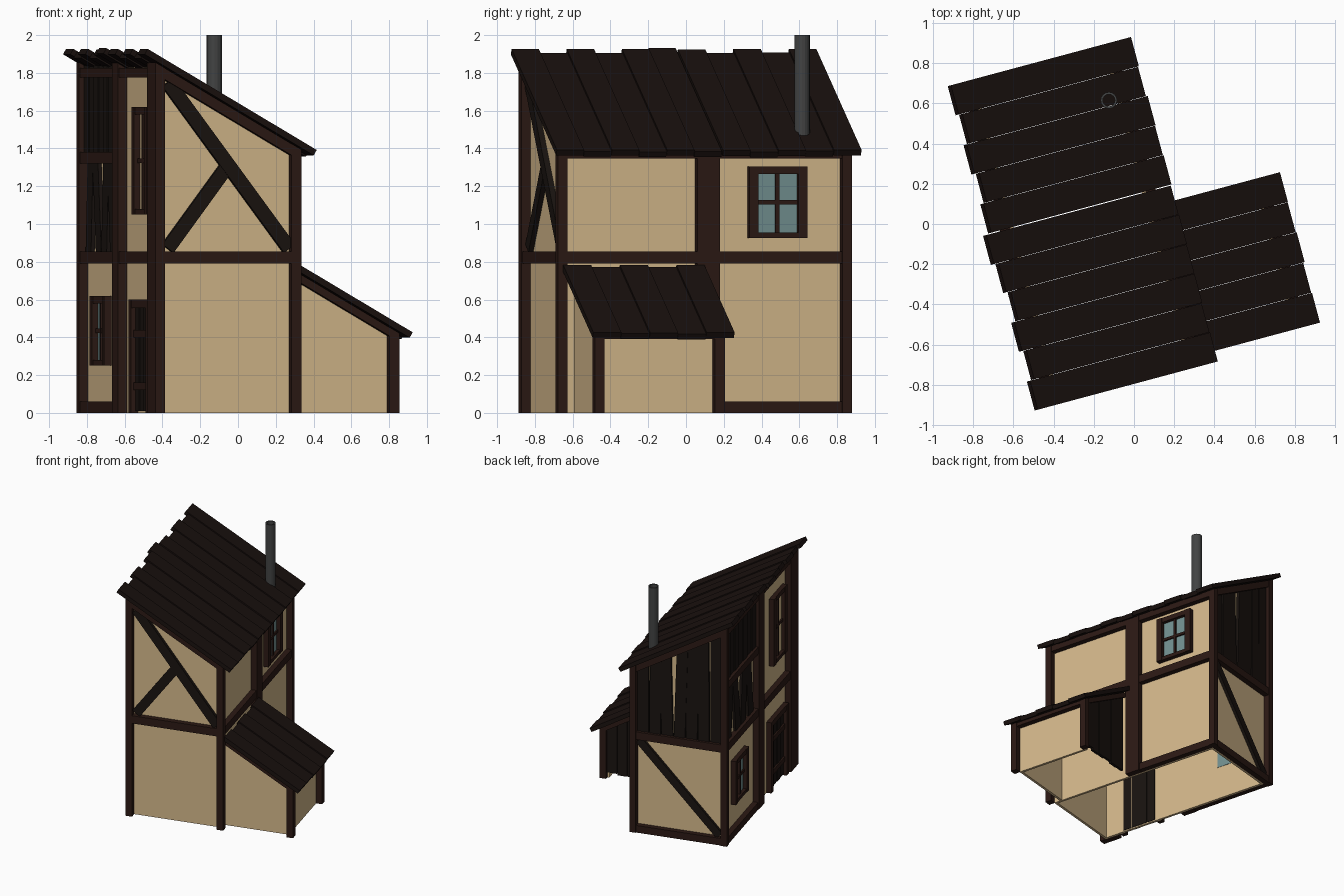
import bpy, bmesh, math, random
from mathutils import Matrix, Vector

if "Cube" in bpy.data.objects:
    bpy.data.objects.remove(bpy.data.objects["Cube"])

random.seed(4)
TURN = Matrix.Rotation(math.radians(15), 4, 'Z')
SLOPE = math.tan(math.radians(30))


def mat(name, r, g, b):
    m = bpy.data.materials.new(name)
    m.diffuse_color = (r, g, b, 1)
    m.use_nodes = True
    m.node_tree.nodes["Principled BSDF"].inputs["Base Color"].default_value = m.diffuse_color
    return m


PLASTER = mat("plaster", .66, .48, .26)
BEAM = mat("beam_wood", .025, .010, .007)
DARK = mat("dark_wood", .010, .0065, .005)
ROOF = mat("roof_wood", .010, .0055, .0045)
GLASS = mat("glass", .17, .28, .28)
METAL = mat("metal", .055, .057, .057)


def prism(name, pts, a, b, m, axis='v'):
    """Profile (u,z) extruded along v, or profile (v,z) extruded along u."""
    bm = bmesh.new()
    place = (lambda p, t: (p[0], t, p[1])) if axis == 'v' else (lambda p, t: (t, p[0], p[1]))
    ends = [[bm.verts.new(place(p, t)) for p in pts] for t in (a, b)]
    n = len(pts)
    bm.faces.new(ends[0])
    bm.faces.new(ends[1])
    for i in range(n):
        j = (i + 1) % n
        bm.faces.new((ends[0][i], ends[0][j], ends[1][j], ends[1][i]))
    bmesh.ops.recalc_face_normals(bm, faces=bm.faces)
    me = bpy.data.meshes.new(name)
    bm.to_mesh(me)
    bm.free()
    me.transform(TURN)
    me.materials.append(m)
    ob = bpy.data.objects.new(name, me)
    bpy.context.collection.objects.link(ob)
    return ob


def rect(a, b, z0, z1):
    return [(a, z0), (b, z0), (b, z1), (a, z1)]


def box(name, u0, u1, v0, v1, z0, z1, m):
    return prism(name, rect(u0, u1, z0, z1), v0, v1, m)


def under(roof, u):
    """Height of the underside of a roof, given as its eave (u, z)."""
    return roof[1] - .038 + (roof[0] - u) * SLOPE


def sloped(name, u0, u1, v0, v1, z0, roof, m):
    """Block whose top follows the roof."""
    return prism(name, [(u0, z0), (u1, z0), (u1, under(roof, u1)), (u0, under(roof, u0))], v0, v1, m)


def rafter(name, u0, u1, v0, v1, roof, h=.06):
    a, b = under(roof, u0), under(roof, u1)
    prism(name, [(u0, a - h), (u1, b - h), (u1, b), (u0, a)], v0, v1, BEAM)


def strip(name, p, q, w, a, b, axis, m=DARK):
    """Slanted board from p to q in a wall plane."""
    p, q = Vector(p), Vector(q)
    d = (q - p).normalized() * w / 2
    n = Vector((-d.y, d.x))
    prism(name, [p + n, p - n, q - n, q + n], a, b, m, axis)


def roof_planks(name, roof, length, v0, v1, shifts):
    d = Vector((math.cos(math.radians(30)), -.5))
    n = Vector((.5, math.cos(math.radians(30))))
    w = (v1 - v0) / len(shifts)
    for i, s in enumerate(shifts):
        lift = n * (.004 if i % 2 == 0 else -.004)
        e = Vector(roof) + lift - d * random.uniform(0, .008)
        top = Vector(roof) + lift - d * (length + s)
        prism(f"{name}_{i}", [e, top, top - n * .033, e - n * .033],
              v0 + i * w, v0 + (i + 1) * w - .002, ROOF)


# Overall layout in the turned frame
U0, U1, V0, V1 = -.652, .148, -.742, .871
P, D = .053, .05
MAIN, LEAN = (.23, 1.385), (.77, .42)
LU, LV0, LV1 = .70, -.687, .025

# Plaster walls, set back behind the timbers
sloped("front_wall", U0 + D, U1 - D, V0 + D, V0 + D + .02, 0, MAIN, PLASTER)
sloped("back_wall", U0 + D, U1 - D, V1 - D - .02, V1 - D, 0, MAIN, PLASTER)
sloped("left_wall", U0 + D, U0 + D + .02, V0 + D, V1 - D, 0, MAIN, PLASTER)
sloped("right_wall", U1 - D - .02, U1 - D, V0 + D, V1 - D, 0, MAIN, PLASTER)
sloped("lean_to_front_wall", U1 - D, LU - D, LV0 + D, LV0 + D + .02, 0, LEAN, PLASTER)
sloped("lean_to_outer_wall", LU - D - .02, LU - D, LV0 + D, LV1 - .03, 0, LEAN, PLASTER)

# Upright posts
sloped("front_left_post", U0, U0 + P, V0, V0 + .165, 0, MAIN, BEAM)
sloped("front_right_post", U1 - P, U1, V0, V0 + P, 0, MAIN, BEAM)
sloped("back_left_post", U0, U0 + P, V1 - P, V1, 0, MAIN, BEAM)
sloped("back_right_post", U1 - P, U1, V1 - P, V1, 0, MAIN, BEAM)
sloped("middle_left_post", U0, U0 + P, .024, .147, 0, MAIN, BEAM)
sloped("middle_right_post", U1 - P, U1, .024, .147, 0, MAIN, BEAM)
sloped("lean_to_front_post", LU - P, LU, LV0, LV0 + P, 0, LEAN, BEAM)
sloped("lean_to_back_post", LU - P, LU, LV1 - P, LV1, 0, LEAN, BEAM)

# Floor-level beams, sills and wall plates
I = .006
for tag, z0, z1 in (("floor_beam", .79, .855), ("sill", 0, .06)):
    start = V0 if tag == "floor_beam" else .1
    box("left_" + tag, U0 + I, U0 + P, start + .05, V1 - .05, z0, z1, BEAM)
    box("right_" + tag, U1 - P, U1 - I, start + .05, V1 - .05, z0, z1, BEAM)
    box("back_" + tag, U0 + .05, U1 - .05, V1 - P, V1 - I, z0, z1, BEAM)
box("front_floor_beam", U0 + .05, U1 - .05, V0 + I, V0 + P, .79, .855, BEAM)
box("left_upper_beam", U0 + I, U0 + P, .14, V1 - .05, 1.32, 1.38, BEAM)
for tag, u in (("left", U0 + I), ("right", U1 - P)):
    z = under(MAIN, u + P - I)
    box(tag + "_wall_plate", u, u + P - I, V0 + .05, V1 - .05, z - .05, z, BEAM)
rafter("front_rafter", U0 + .05, U1 - .05, V0 + I, V0 + P, MAIN)
rafter("back_rafter", U0 + .05, U1 - .05, V1 - P, V1 - I, MAIN)
rafter("lean_to_front_rafter", U1 - .02, LU - .05, LV0 + I, LV0 + P, LEAN, .045)
rafter("lean_to_back_rafter", U1 - .02, LU - .05, LV1 - P, LV1 - I, LEAN, .045)
z = under(LEAN, LU)
box("lean_to_plate", LU - P, LU - I, LV0 + .05, LV1 - .05, z - .03, z, BEAM)

# Diagonal braces
strip("front_long_brace", (-.575, 1.75), (.09, .87), .075, V0 + .02, V0 + P, 'v')
strip("front_short_brace", (-.575, .87), (-.26, 1.29), .075, V0 + .024, V0 + P, 'v')
strip("back_brace", (.08, .78), (-.58, .07), .065, V1 - P, V1 - .025, 'v')
for i, (a, b) in enumerate(((.24, .30), (.42, .38), (.53, .60), (.74, .70))):
    strip(f"left_slanted_board_{i}", (a, .85), (b, 1.33), .11, U0 + .03, U0 + P, 'u')

# Weather boards on the upper back corner
for i in range(7):
    a = U0 + .055 + i * .0995
    skew = (0, .006, -.004, -.025, .018, -.004, 0)[i]
    b = a + .092
    prism(f"back_board_{i}", [(a, .85), (b, .85), (b + skew, under(MAIN, b + skew) - .03),
          (a + skew, under(MAIN, a + skew) - .03)], V1 - P, V1 - .03 + .004 * (i % 2), DARK)
for i in range(7):
    a = .147 + i * .096
    prism(f"left_board_{i}", rect(a, a + .089, 1.37, 1.84), U0 + .026 + .005 * (i % 2), U0 + P, DARK, 'u')

# Planked end of the lean-to
for i in range(6):
    a = U1 + i * .0835
    sloped(f"lean_to_plank_{i}", a, a + .079, LV1 - .045, LV1 - .025 + .004 * (i % 2),
           random.uniform(.03, .07), LEAN, DARK)


# Windows: frame, glazing and glazing bars on a side wall
def window(name, wall, out, v0, v1, z0, z1, pane):
    def part(tag, a, b, c, d, t, m):
        lo, hi = sorted((wall, wall + out * t))
        box(f"{name}_{tag}", lo, hi, a, b, c, d, m)
    f = .05
    part("frame_near", v0, v0 + f, z0, z1, .04, BEAM)
    part("frame_far", v1 - f, v1, z0, z1, .04, BEAM)
    part("frame_bottom", v0 + f, v1 - f, z0, z0 + .03, .036, BEAM)
    part("frame_top", v0 + f, v1 - f, z1 - .04, z1, .036, BEAM)
    part("pane", v0 + f, v1 - f, z0 + .03, z1 - .04, .008, pane)
    vm, zm = (v0 + v1) / 2, (z0 + z1) / 2
    part("upright_bar", vm - .011, vm + .011, z0 + .03, z1 - .04, .022, BEAM)
    part("cross_bar", v0 + f, v1 - f, zm - .011, zm + .011, .02, BEAM)


window("right_window", U1 - D, 1, .31, .63, .925, 1.305, GLASS)
window("left_lower_window", U0 + D, -1, .34, .64, .25, .62, GLASS)
window("left_upper_window", U0 + D, -1, -.52, -.22, 1.05, 1.62, PLASTER)
box("left_lower_window_inner_pane", U0 + D + .019, U0 + D + .023, .39, .59, .28, .58, GLASS)

# Door with frame, planks and cross battens
W = U0 + D
box("door_frame_near", W - .04, W, -.55, -.505, 0, .6, BEAM)
box("door_frame_far", W - .04, W, -.205, -.16, 0, .6, BEAM)
box("door_lintel", W - .038, W, -.505, -.205, .555, .6, BEAM)
for i in range(4):
    a = -.505 + i * .075
    box(f"door_plank_{i}", W - .012 - .004 * (i % 2), W + .024, a, a + .071, .01, .555, DARK)
for i, z in enumerate((.12, .40)):
    box(f"door_batten_{i}", W - .026, W - .01, -.505, -.205, z, z + .04, BEAM)

# Plank roofs
roof_planks("front_roof_plank", MAIN, 1.077, -.768, .139, (0, -.03, 0, -.03, 0, .022))
roof_planks("back_roof_plank", MAIN, 1.077, .142, .904, (-.005, -.03, 0, -.025, 0))
roof_planks("lean_to_roof_plank", LEAN, .72, -.713, .063, (0, -.01, 0, -.01, 0))

# Chimney pipe: a turned hollow profile
bm = bmesh.new()
prof = [(.041, 1.42), (.041, 2.0), (.030, 2.0), (.030, 1.42)]
vs = [bm.verts.new((r, 0, z)) for r, z in prof]
es = [bm.edges.new((vs[i], vs[(i + 1) % 4])) for i in range(4)]
bmesh.ops.spin(bm, geom=vs + es, cent=(0, 0, 0), axis=(0, 0, 1), angle=math.tau, steps=16, use_merge=True)
bmesh.ops.remove_doubles(bm, verts=bm.verts, dist=1e-4)
bmesh.ops.recalc_face_normals(bm, faces=bm.faces)
me = bpy.data.meshes.new("chimney_pipe")
bm.to_mesh(me)
bm.free()
me.materials.append(METAL)
pipe = bpy.data.objects.new("chimney_pipe", me)
pipe.location = (-.125, .615, 0)
bpy.context.collection.objects.link(pipe)
